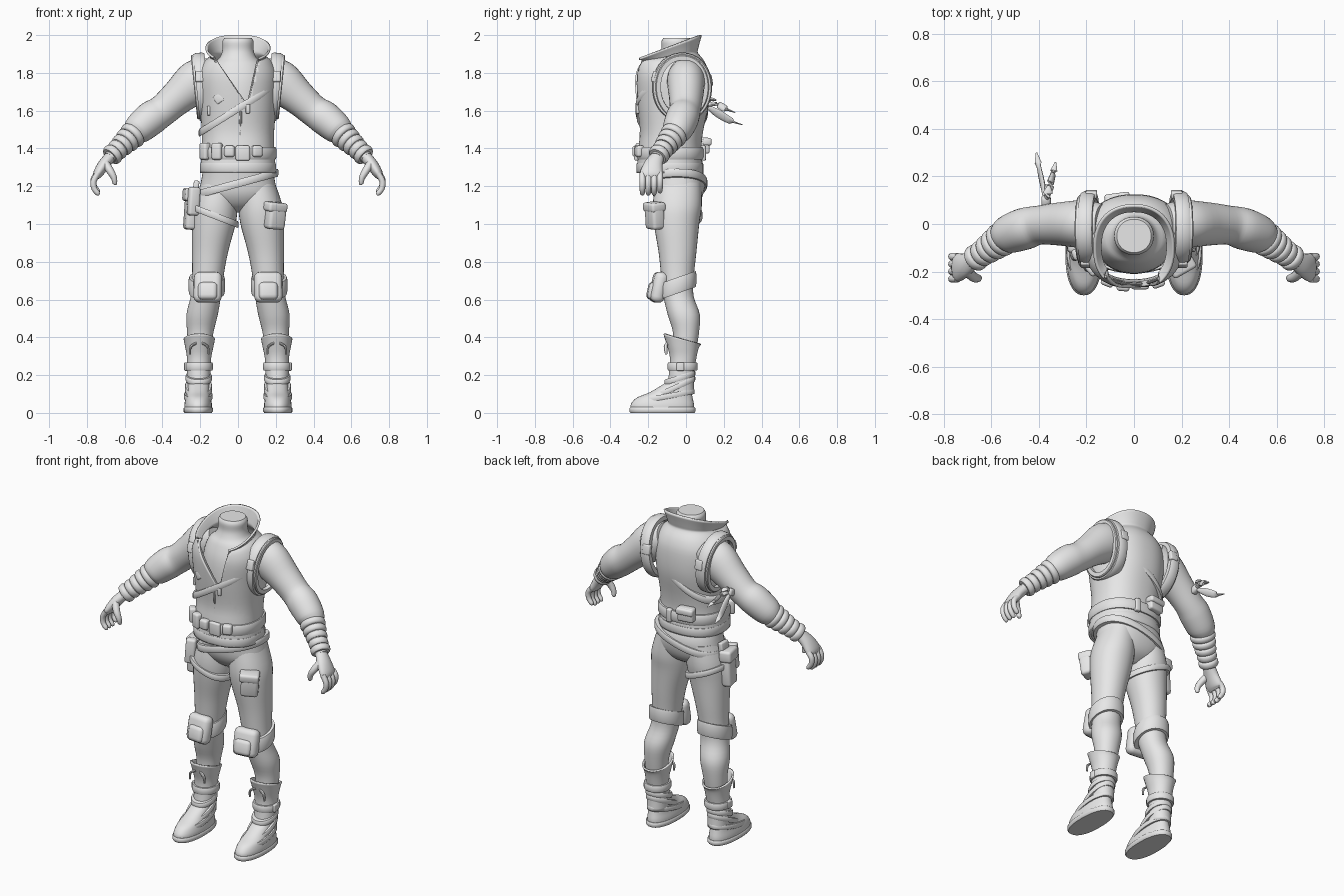
import bpy, bmesh, math
from mathutils import Vector, Matrix, Euler

if "Cube" in bpy.data.objects:
    bpy.data.objects.remove(bpy.data.objects["Cube"])

grey = bpy.data.materials.new("plain grey")
grey.diffuse_color = (0.8, 0.8, 0.8, 1)
grey.use_nodes = True
grey.node_tree.nodes["Principled BSDF"].inputs["Base Color"].default_value = grey.diffuse_color


def finish(name, bm):
    bmesh.ops.recalc_face_normals(bm, faces=bm.faces)
    me = bpy.data.meshes.new(name)
    bm.to_mesh(me)
    bm.free()
    me.materials.append(grey)
    ob = bpy.data.objects.new(name, me)
    bpy.context.collection.objects.link(ob)
    return ob


def smooth_rows(rows, n):
    """Catmull-Rom interpolation of any tuples."""
    out = []
    for i in range(len(rows) - 1):
        p = [rows[max(0, min(len(rows) - 1, i + k))] for k in (-1, 0, 1, 2)]
        for s in range(n):
            t = s / n
            out.append([0.5 * (2 * b + (c - a) * t + (2 * a - 5 * b + 4 * c - d) * t * t
                               + (3 * b - a - 3 * c + d) * t ** 3) for a, b, c, d in zip(*p)])
    return out + [list(rows[-1])]


def oval(i, n, a, b, p):
    c, s = math.cos(2 * math.pi * i / n), math.sin(2 * math.pi * i / n)
    return (a * math.copysign(abs(c) ** (2 / p), c), b * math.copysign(abs(s) ** (2 / p), s))


def skin(bm, rings, closed=False, cap=True):
    n = len(rings[0])
    for j in range(len(rings) - (0 if closed else 1)):
        r, q = rings[j], rings[(j + 1) % len(rings)]
        for i in range(n):
            bm.faces.new((r[i], r[(i + 1) % n], q[(i + 1) % n], q[i]))
    if cap and not closed:
        bm.faces.new(rings[0])
        bm.faces.new(rings[-1])


def stack(name, rows, n=48, p=2.3, cap=True, steps=4, link=True):
    """Level oval rings: x, y, z, half width, half depth, slope along y."""
    bm = bmesh.new()
    rings = []
    for x, y, z, a, b, k in smooth_rows([tuple(r) + (0,) * (6 - len(r)) for r in rows], steps):
        pts = [oval(i, n, a, b, p) for i in range(n)]
        rings.append([bm.verts.new((x + u, y + v, z + k * v)) for u, v in pts])
    skin(bm, rings, cap=cap)
    return finish(name, bm) if link else bm


def tube(name, rows, n=20, steps=4):
    """Rings square to a path: x, y, z, half size near y, other half size."""
    bm = bmesh.new()
    rows = smooth_rows(rows, steps)
    rings = []
    for j, (x, y, z, a, b) in enumerate(rows):
        t = (Vector(rows[min(j + 1, len(rows) - 1)][:3]) - Vector(rows[max(j - 1, 0)][:3])).normalized()
        ref = Vector((0, 1, 0)) if abs(t.y) < 0.9 else Vector((1, 0, 0))
        e = (ref - t * ref.dot(t)).normalized()
        f = t.cross(e)
        pts = [oval(i, n, a, b, 2) for i in range(n)]
        rings.append([bm.verts.new(Vector((x, y, z)) + e * u + f * v) for u, v in pts])
    skin(bm, rings)
    return finish(name, bm)


def strap(name, loc, a, b, h, t, sx=0, sy=0, rot=(0, 0, 0), p=2.3, n=56):
    """Closed oval band with a rounded section, sloped by sx and sy."""
    bm = bmesh.new()
    prof = [(-.012, -.5), (t * .7, -.5), (t, -.3), (t, .3), (t * .7, .5), (-.012, .5)]
    rings = []
    for i in range(n):
        r = []
        for o, z in prof:
            u, v = oval(i, n, a + o, b + o, p)
            r.append(bm.verts.new((u, v, z * h + sx * u + sy * v)))
        rings.append(r)
    skin(bm, rings, closed=True)
    bm.transform(Matrix.Translation(loc) @ Euler(rot).to_matrix().to_4x4())
    return finish(name, bm)


def box(name, loc, size, rot=(0, 0, 0), bevel=.012):
    bm = bmesh.new()
    bmesh.ops.create_cube(bm, size=1)
    bm.transform(Matrix.Diagonal((*size, 1)))
    bmesh.ops.bevel(bm, geom=bm.edges[:], offset=bevel, segments=3, profile=.5, affect='EDGES')
    bm.transform(Matrix.Translation(loc) @ Euler([math.radians(r) for r in rot]).to_matrix().to_4x4())
    return finish(name, bm)


def body(rows):
    return [(0, (f + k) / 2, z, a, (k - f) / 2, s) for z, a, f, k, s in rows]


# Chest and neck inside the jacket
stack("chest_and_neck", body([
    (1.4, .15, -.2, .04, 0), (1.6, .165, -.21, .08, 0), (1.75, .165, -.2, .08, 0), (1.84, .14, -.17, .06, 0),
    (1.88, .098, -.145, .037, 0), (1.92, .083, -.13, .03, 0), (1.965, .083, -.13, .03, 0),
    (1.985, .072, -.12, .02, 0)]), p=2.1)

# Jacket shell with funnel collar, cut open in a V at the front
bm = stack("jacket", body([
    (1.27, .19, -.25, .08, 0), (1.4, .18, -.24, .07, 0), (1.5, .18, -.232, .08, 0), (1.65, .193, -.25, .11, 0),
    (1.78, .2, -.26, .11, 0), (1.85, .172, -.25, .09, 0), (1.88, .138, -.24, .052, .15),
    (1.9, .142, -.255, .055, .25), (1.935, .162, -.28, .072, .38)]), n=72, cap=False, link=False)
low, left, right = Vector((.05, 0, 1.62)), Vector((-.12, 0, 1.88)), Vector((.11, 0, 1.9))
for top in (left, right):
    d = top - low
    faces = [f for f in bm.faces if f.calc_center_median().y < -.08]
    geom = list({v for f in faces for v in f.verts}) + list({e for f in faces for e in f.edges}) + faces
    bmesh.ops.bisect_plane(bm, geom=geom, plane_co=low, plane_no=(d.z, 0, -d.x))
gone = []
for f in bm.faces:
    c = f.calc_center_median()
    k = (c.z - low.z)
    if c.y < -.1 and k > 0 and low.x + k * (left.x - low.x) / .26 < c.x < low.x + k * (right.x - low.x) / .28:
        gone.append(f)
bmesh.ops.delete(bm, geom=gone, context='FACES')
jacket = finish("jacket", bm)
mod = jacket.modifiers.new("thickness", 'SOLIDIFY')
mod.thickness, mod.offset = .012, -1


# Zip edging and front seams lying on the jacket
def on_front(x):
    return -.075 - .177 * math.sqrt(max(0, 1 - abs(x / .195) ** 2.3))


for name, x0, z0, x1, z1 in (("left_zip_edge", -.12, 1.865, .05, 1.62), ("right_zip_edge", .105, 1.865, .05, 1.62),
                             ("front_seam", .015, 1.6, .01, 1.43), ("side_seam", .12, 1.8, .12, 1.43)):
    tube(name, [(x0 + (x1 - x0) * t / 6, on_front(x0 + (x1 - x0) * t / 6) + (.014 if z1 < 1.5 and t > 2 else 0),
                 z0 + (z1 - z0) * t / 6, .007, .007) for t in range(7)], n=8, steps=2)
box("zip_pull", (.052, -.255, 1.61), (.022, .02, .05), bevel=.006)
box("chest_clip", (-.155, -.2, 1.6), (.016, .02, .05), bevel=.005)

# Belts
strap("chest_strap", (0, -.075, 1.61), .194, .178, .042, .014, sx=.62)
box("chest_buckle", (-.1, -.235, 1.665), (.05, .025, .05), (0, -32, -20), .008)
strap("waist_belt", (0, -.083, 1.375), .185, .162, .065, .02)
strap("jacket_hem", (0, -.085, 1.298), .19, .166, .05, .012)
strap("hip_belt", (0, -.047, 1.215), .2, .146, .042, .014, sx=.27)
strap("thigh_strap", (-.127, -.05, 1.045), .118, .125, .036, .012, sx=-.38)
box("belt_buckle", (.025, -.262, 1.375), (.075, .025, .08), bevel=.01)
for i, (x, y, r) in enumerate([(-.175, -.19, -50), (-.11, -.24, -22), (-.045, -.26, -5), (.1, -.245, 20)]):
    box(f"belt_pouch_{i}", (x, y, 1.385), (.055, .045, .09 if i < 2 else .06), (0, 0, r), .013)
box("back_pouch", (-.07, .095, 1.415), (.1, .05, .085), (0, 0, 8))
box("back_pouch_flap", (-.07, .105, 1.435), (.108, .05, .04), (0, 0, 8))
box("back_buckle", (.05, .09, 1.375), (.035, .03, .08), (0, 0, -5), .008)

# Holster on one hip, pocket on the other thigh
box("holster", (-.25, -.06, 1.07), (.06, .1, .2), (0, 4, 10), .018)
box("holster_flap", (-.25, -.06, 1.155), (.075, .115, .07), (0, 4, 10), .015)
box("holster_front_pouch", (-.235, -.125, 1.12), (.06, .05, .15), (0, 4, 20), .014)
box("holster_hanger", (-.222, -.05, 1.2), (.03, .07, .06), (0, 8, 0), .008)
box("thigh_pocket", (.197, -.165, 1.04), (.1, .075, .135), (6, 4, 30), .018)
box("thigh_pocket_flap", (.197, -.168, 1.09), (.112, .085, .05), (6, 4, 30), .014)

# Hips
stack("hips", body([(1.33, .175, -.2, .065, 0), (1.24, .193, -.19, .1, 0), (1.16, .2, -.178, .092, 0),
                    (1.1, .14, -.14, .06, 0), (1.06, .04, -.08, .0, 0)]))

for s, side in ((1, "left"), (-1, "right")):
    # Trouser leg
    stack(side + "_leg", [
        (s * .1, -.04, 1.22, .095, .12), (s * .118, -.046, 1.1, .116, .13), (s * .128, -.05, 1., .115, .12),
        (s * .148, -.045, .85, .095, .1), (s * .16, -.045, .72, .083, .086), (s * .17, -.04, .62, .08, .08),
        (s * .19, -.012, .52, .083, .085), (s * .2, 0, .42, .069, .068), (s * .205, -.01, .3, .058, .06)],
        n=36, p=2.1)
    # Knee guard
    strap(side + "_knee_band", (s * .165, -.045, .675), .083, .086, .085, .014, sy=.35, p=2.1)
    box(side + "_knee_pad", (s * .16, -.145, .665), (.15, .075, .165), (-12, 0, s * 6), .032)
    box(side + "_knee_cap", (s * .16, -.175, .645), (.105, .055, .095), (-12, 0, s * 6), .024)
    # Boot shaft with a flared top
    shaft = stack(side + "_boot_shaft", [
        (s * .208, -.03, .1, .06, .075), (s * .208, -.025, .2, .061, .066), (s * .206, -.015, .29, .064, .07),
        (s * .205, -.017, .35, .075, .084, -.1), (s * .205, -.02, .39, .083, .1, -.28)], n=36, p=2.1, cap=False)
    m = shaft.modifiers.new("thickness", 'SOLIDIFY')
    m.thickness, m.offset = .01, -1
    # Shoe and sole
    stack(side + "_shoe", [
        (s * .211, -.125, .015, .073, .167), (s * .211, -.125, .045, .073, .167), (s * .211, -.113, .08, .066, .148),
        (s * .21, -.08, .11, .06, .11), (s * .208, -.04, .155, .056, .075)], n=40, p=2.2)
    stack(side + "_sole", [(s * .211, -.125, z, .078 - e, .175 - e) for z, e in
                           ((0, .006), (.008, 0), (.024, 0), (.03, .005))], n=40, p=2.3, steps=1)
    # Boot straps
    strap(side + "_boot_strap_top", (s * .207, -.018, .245), .063, .068, .042, .012, p=2.1)
    strap(side + "_ankle_strap", (s * .208, -.033, .185), .06, .072, .03, .01, sy=.3, p=2.1)
    strap(side + "_instep_strap", (s * .209, -.062, .132), .061, .1, .03, .011, sy=.45, p=2.1)
    strap(side + "_toe_strap", (s * .21, -.1, .088), .066, .135, .028, .01, sy=.18, p=2.1)
    box(side + "_boot_buckle", (s * .275, -.03, .245), (.02, .04, .045), bevel=.006)
    for k in (-1, 1):
        tube(f"{side}_boot_lace_{k}", [(s * .205 + k * .015, -.1, .37, .007, .007),
                                       (s * .205 + k * .045, -.108, .35, .01, .006),
                                       (s * .205 + k * .05, -.105, .31, .006, .005)], n=8)

    # Sleeve
    tube(side + "_sleeve", [
        (s * .13, 0, 1.8, .085, .085), (s * .215, 0, 1.757, .1, .115), (s * .32, 0, 1.67, .09, .093),
        (s * .4, -.005, 1.6, .082, .084), (s * .46, -.02, 1.56, .088, .09), (s * .53, -.045, 1.5, .08, .08),
        (s * .565, -.068, 1.465, .058, .058), (s * .63, -.12, 1.4, .047, .047), (s * .68, -.155, 1.35, .036, .034)],
        n=32)
    # Forearm wraps
    a, b = Vector((s * .548, -.058, 1.48)), Vector((s * .678, -.152, 1.355))
    for i in range(5):
        p, q = a.lerp(b, i / 5), a.lerp(b, (i + .95) / 5)
        r = .072 - .0055 * i + (.006 if i == 4 else 0)
        tube(f"{side}_forearm_wrap_{i}", [(*p.lerp(q, t), r * g, r * g) for t, g in
                                          ((0, .86), (.2, 1), (.75, .99), (1, .86))], n=28, steps=2)
    # Hand
    tube(side + "_palm", [(s * .672, -.148, 1.36, .034, .03), (s * .71, -.172, 1.315, .05, .031),
                          (s * .742, -.184, 1.265, .06, .026), (s * .752, -.185, 1.243, .046, .014)])
    for i in range(4):
        y, e = -.184 + (i - 1.5) * .031, .012 * (i == 3)
        tube(f"{side}_finger_{i}", [
            (s * .742, y, 1.268, .016, .016), (s * .764, y, 1.227 + e, .0165, .016), (s * .762, y, 1.19 + e, .015, .015),
            (s * .743, y, 1.163 + e, .013, .013), (s * .734, y, 1.155 + e, .006, .006)], n=12)
    tube(side + "_thumb", [(s * .705, -.195, 1.325, .022, .022), (s * .676, -.222, 1.28, .021, .02),
                           (s * .657, -.228, 1.245, .017, .016), (s * .652, -.225, 1.215, .012, .012),
                           (s * .653, -.224, 1.207, .005, .005)], n=12)

    # Shoulder harness hoop
    strap(side + "_shoulder_hoop", (s * .19, -.02, 1.725), .162, .138, .06, .02,
          rot=(0, math.pi / 2 + s * .1, 0), p=2.1)
    strap(side + "_shoulder_trim", (s * .222, -.02, 1.725), .155, .125, .022, .016,
          rot=(0, math.pi / 2 + s * .1, 0), p=2.1)
    box(side + "_shoulder_buckle", (s * .21, -.03, 1.885), (.05, .07, .025), (0, s * 15, 0), .008)
    box(side + "_front_buckle", (s * .2, -.165, 1.78), (.05, .03, .06), (-15, 0, 0), .008)
    box(side + "_back_buckle_plate", (s * .18, .125, 1.76), (.05, .03, .06), (10, 0, 0), .008)
    tube(side + "_elbow_stud", [(s * .56, -.04, 1.53, .016, .016), (s * .575, -.04, 1.55, .01, .01)], n=12)

# Knotted scarf on one upper arm
box("scarf_knot", (-.37, .095, 1.63), (.04, .05, .045), (20, 0, 0), .014)
tube("long_scarf_tail", [(-.37, .1, 1.63, .008, .012), (-.385, .17, 1.585, .022, .008),
                         (-.4, .24, 1.545, .018, .006), (-.41, .3, 1.525, .003, .002)], n=10)
tube("short_scarf_tail", [(-.37, .1, 1.63, .008, .012), (-.355, .16, 1.635, .02, .012),
                          (-.34, .21, 1.61, .018, .008), (-.33, .26, 1.59, .003, .002)], n=10)
tube("scarf_loop", [(-.37, .1, 1.635, .008, .01), (-.362, .13, 1.66, .02, .01), (-.358, .16, 1.655, .006, .004)], n=10)

bpy.ops.object.select_all(action='SELECT')
bpy.context.view_layer.objects.active = jacket
bpy.ops.object.shade_smooth_by_angle(angle=math.radians(40))
